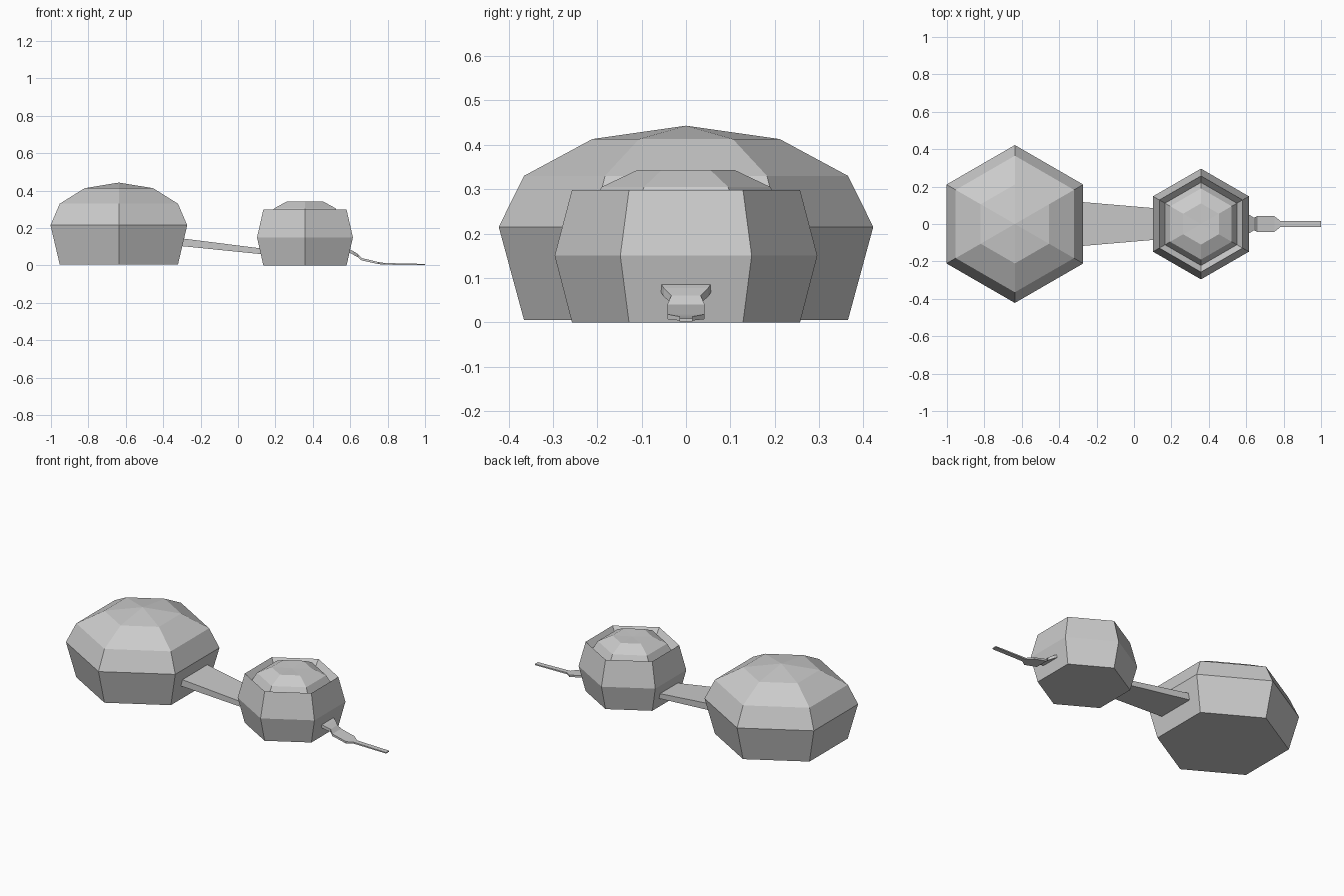
import bpy, bmesh, math

old = bpy.data.objects.get("Cube")
if old:
    bpy.data.objects.remove(old, do_unlink=True)

grey = bpy.data.materials.new("plain_grey")
grey.use_nodes = True
colour = (0.6, 0.6, 0.6, 1)
grey.diffuse_color = colour
grey.node_tree.nodes["Principled BSDF"].inputs["Base Color"].default_value = colour


def finish(name, bm):
    bmesh.ops.recalc_face_normals(bm, faces=bm.faces)
    mesh = bpy.data.meshes.new(name)
    bm.to_mesh(mesh)
    bm.free()
    mesh.materials.append(grey)
    obj = bpy.data.objects.new(name, mesh)
    bpy.context.collection.objects.link(obj)


def bridge(bm, rings):
    for a, b in zip(rings, rings[1:]):
        n = len(a)
        for i in range(n):
            j = (i + 1) % n
            bm.faces.new((a[i], a[j], b[j], b[i]))


def hex_shell(name, cx, profile, apex):
    """Six-sided lathe of (radius, z) pairs, flat below and pointed on top."""
    bm = bmesh.new()
    angles = [math.radians(90 + 60 * i) for i in range(6)]
    rings = [[bm.verts.new((cx + r * math.cos(a), r * math.sin(a), z)) for a in angles]
             for r, z in profile]
    bridge(bm, rings)
    bm.faces.new(rings[0])
    tip = bm.verts.new((cx, 0, apex))
    for i in range(6):
        bm.faces.new((rings[-1][i], rings[-1][(i + 1) % 6], tip))
    finish(name, bm)


def strip(name, stations):
    """Rectangular bar through (x, z bottom, z top, half width) stations."""
    bm = bmesh.new()
    rings = [[bm.verts.new(p) for p in ((x, -w, lo), (x, w, lo), (x, w, hi), (x, -w, hi))]
             for x, lo, hi, w in stations]
    bridge(bm, rings)
    bm.faces.new(rings[0])
    bm.faces.new(rings[-1])
    finish(name, bm)


# Large closed dome
hex_shell("large_dome", -0.637,
          [(0.365, 0.005), (0.422, 0.215), (0.365, 0.33), (0.211, 0.413)], 0.443)

# Small body with a recessed rim around a low cap
hex_shell("small_dome", 0.358,
          [(0.257, 0), (0.296, 0.15), (0.257, 0.298), (0.222, 0.253),
           (0.19, 0.305), (0.11, 0.343)], 0.34)

# Sloping plank joining the two
strip("connecting_plank", [(-0.32, 0.105, 0.147, 0.121), (0.14, 0.059, 0.089, 0.082)])

# Thin tail lying down to the ground
strip("tail", [(0.59, 0.07, 0.09, 0.058), (0.615, 0.058, 0.077, 0.05),
               (0.642, 0.043, 0.06, 0.033), (0.66, 0.027, 0.04, 0.042),
               (0.75, 0.007, 0.018, 0.042), (0.785, 0.004, 0.013, 0.015),
               (1.0, 0.002, 0.008, 0.015)])
